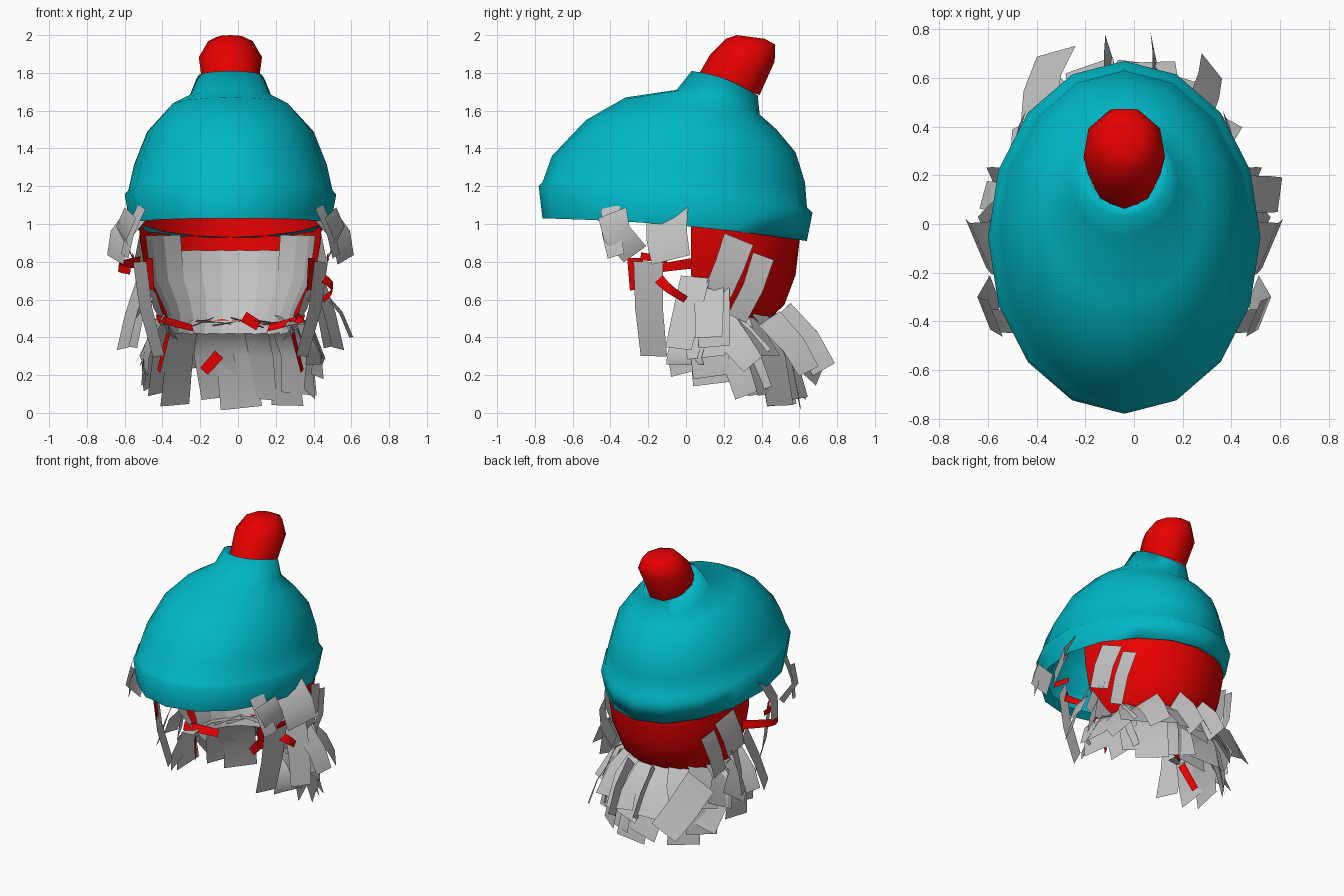
import bpy, bmesh, math, random
from mathutils import Vector

random.seed(4)
if "Cube" in bpy.data.objects:
    bpy.data.objects.remove(bpy.data.objects["Cube"])

CX = -.04  # shared centre line
CY = .08   # middle of the head


def material(name, rgb):
    m = bpy.data.materials.new(name)
    m.use_nodes = True
    m.diffuse_color = (*rgb, 1)
    m.node_tree.nodes["Principled BSDF"].inputs["Base Color"].default_value = (*rgb, 1)
    return m


TEAL = material("teal knit", (0, .48, .57))
RED = material("red", (.8, 0, 0))
GREY = material("grey hair", (.55, .55, .55))


def finish(name, bm, mat, angle=60):
    me = bpy.data.meshes.new(name)
    bm.to_mesh(me)
    bm.free()
    me.materials.append(mat)
    ob = bpy.data.objects.new(name, me)
    bpy.context.collection.objects.link(ob)
    bpy.ops.object.select_all(action='DESELECT')
    bpy.context.view_layer.objects.active = ob
    ob.select_set(True)
    bpy.ops.object.shade_smooth_by_angle(angle=math.radians(angle))


def bridge(bm, rows, closed=False):
    for lower, upper in zip(rows, rows[1:]):
        count = len(lower)
        for i in range(count if closed else count - 1):
            j = (i + 1) % count
            bm.faces.new((lower[i], lower[j], upper[j], upper[i]))


def tilted_loft(name, rings, sides, mat, bow=0, cap=False, angle=60):
    """Ellipse rings given as (front y, front z, back y, back z, half width)."""
    bm = bmesh.new()
    rows = []
    for front_y, front_z, back_y, back_z, half in rings:
        row = []
        for i in range(sides):
            turn = math.tau * i / sides
            k = (1 - math.cos(turn)) / 2
            z = front_z + (back_z - front_z) * k + bow * math.sin(math.pi * k)
            row.append(bm.verts.new((CX + half * math.sin(turn),
                                     front_y + (back_y - front_y) * k, z)))
        rows.append(row)
    bridge(bm, rows, closed=True)
    if cap:
        bm.faces.new(rows[-1])
    finish(name, bm, mat, angle)


# Hat: folded lip, rim, dome and collar
tilted_loft("hat", [
    (-.7, 1.06, .6, .93, .5), (-.76, 1.03, .64, .91, .53),
    (-.78, 1.2, .67, 1.06, .56), (-.76, 1.22, .64, 1.09, .54),
    (-.71, 1.36, .63, 1.22, .51), (-.53, 1.55, .58, 1.38, .44),
    (-.32, 1.67, .48, 1.5, .33), (-.05, 1.71, .39, 1.58, .22),
    (.03, 1.81, .38, 1.68, .18), (.07, 1.78, .36, 1.66, .14),
], sides=16, mat=TEAL, bow=.025, angle=110)

# Bobble on the collar
tilted_loft("bobble", [
    (.06, 1.78, .4, 1.68, .15), (.13, 1.9, .48, 1.86, .17),
    (.21, 1.98, .48, 1.95, .12), (.27, 2, .42, 1.98, .07),
], sides=9, mat=RED, cap=True)


def on_head(degrees, half_width, back_y, z):
    """Point around the head; zero degrees is the middle of the back."""
    a = math.radians(degrees)
    return Vector((CX + half_width * math.sin(a), CY + (back_y - CY) * math.cos(a), z))


# Scalp shell: open half bowl round the back of the head
bm = bmesh.new()
bridge(bm, [[bm.verts.new(on_head(a, *ring)) for a in range(-96, 97, 16)]
            for ring in ((.49, .6, 1.06), (.48, .6, .9), (.45, .58, .73),
                         (.39, .52, .57), (.34, .43, .49))])
finish("scalp", bm, RED)


def card(bm, path, width, taper=.9, twist=0, facing=None):
    """A bent ribbon along path, lying flat to the head, tilted by twist."""
    path = [Vector(p) for p in path]
    last = len(path) - 1
    rows = []
    for i, p in enumerate(path):
        along = (path[min(i + 1, last)] - path[max(i - 1, 0)]).normalized()
        out = Vector(facing or (p.x - CX, p.y - CY, .15)).normalized()
        side = along.cross(out).normalized()
        side = side * math.cos(twist) + along.cross(side) * math.sin(twist)
        half = width * (1 + (taper - 1) * i / last) / 2
        rows.append([bm.verts.new(p - side * half), bm.verts.new(p + side * half)])
    bridge(bm, rows)


def bent(start, end, bulge, steps=2):
    """Path from start to end, bowed away from the head by bulge."""
    start, end = Vector(start), Vector(end)
    out = (start + end) / 2 - Vector((CX, CY, 0))
    out.z = 0
    out.normalize()
    return [start.lerp(end, i / steps) + out * bulge * math.sin(math.pi * i / steps)
            for i in range(steps + 1)]


def mirrored(point, sign):
    offset, y, z = point
    return CX + sign * offset, y, z


# Hair lining inside the shell
bm = bmesh.new()
for a in range(-80, 81, 16):
    top = .86 if abs(a) < 35 else .94
    card(bm, [on_head(a, .44, .55, top), on_head(a, .41, .53, .7),
              on_head(a, .33, .44, .53), on_head(a, .32, .41, .42)], width=.18, taper=.75)
finish("hair_lining", bm, GREY)

# Neck fringe, long lower layer
bm = bmesh.new()
for a in range(-96, 97, 16):
    sway = random.uniform(-6, 6)
    sideness = abs(a) / 96
    tip_z = .04 + .2 * sideness ** 2 + random.uniform(-.03, .05)
    tip = on_head(a + 2 * sway, .46, .61, tip_z)
    tip.y += .06 * sideness
    card(bm, [on_head(a, .3, .36, .48), on_head(a, .39, .46, .47),
              on_head(a + sway, .46, .55, .3), tip],
         width=.19, taper=1.15, twist=random.uniform(-.35, .35))
finish("lower_neck_fringe", bm, GREY)

# Neck fringe, short upper layer
bm = bmesh.new()
for a in range(-90, 91, 18):
    sway = random.uniform(-9, 9)
    sideness = abs(a) / 90
    tip = on_head(a + sway, .48, .67, .23 + .08 * sideness + random.uniform(-.03, .03))
    tip.y += .05 * sideness
    card(bm, [on_head(a, .35, .46, .52), on_head(a, .43, .56, .44), tip],
         width=.19, taper=1.1, twist=random.uniform(-.4, .4))
finish("upper_neck_fringe", bm, GREY)

# Locks on each side: start and end as (side offset, y, z), bulge, width
LOCKS = {
    "temple_lock": ((.53, -.39, 1.06), (.53, -.27, .84), .06, .17),
    "brow_lock": ((.47, -.4, 1.09), (.56, -.37, .83), .02, .11),
    "ear_lock": ((.49, -.1, 1.06), (.61, -.08, .81), .04, .25),
    "front_lock": ((.48, -.2, .8), (.38, -.17, .3), .02, .17),
    "cheek_lock": ((.46, .05, .72), (.57, -.04, .34), .01, .17),
    "jaw_lock": ((.44, .14, .64), (.53, .15, .35), .02, .2),
    "inner_lock": ((.42, 0, .66), (.3, .14, .4), .02, .15),
    "crown_lock": ((.46, .28, .92), (.48, .17, .64), .02, .17),
    "nape_lock": ((.42, .41, .83), (.42, .27, .5), .03, .12),
}
# Red underlayers showing between the locks, in the same terms
UNDERLAYERS = {
    "temple_underlayer": ((.43, -.27, .82), (.42, -.26, .65), 0, .09),
    "ear_underlayer": ((.52, -.24, .83), (.51, -.1, .81), 0, .04),
    "jaw_underlayer": ((.39, 0, .5), (.2, .12, .45), 0, .06),
    "nape_underlayer": ((.33, .04, .42), (.38, .12, .22), 0, .05),
}
for side, sign in (("left", 1), ("right", -1)):
    for group, mat in ((LOCKS, GREY), (UNDERLAYERS, RED)):
        for name, (start, end, bulge, width) in group.items():
            bm = bmesh.new()
            forward = -.45 if start[1] < .2 else .3
            card(bm, bent(mirrored(start, sign), mirrored(end, sign), bulge), width,
                 facing=(sign, forward, .1))
            finish(f"{side}_{name}", bm, mat)

# Curved red ties: a wide loop on the right, a short one on the left
for name, start, end, bulge in (
        ("right_tie", (-.52, .1, .8), (-.57, -.22, .75), .09),
        ("left_tie", (.44, -.15, .72), (.45, 0, .6), .06)):
    bm = bmesh.new()
    card(bm, bent(start, end, bulge, steps=5), width=.06, taper=.6, twist=.2)
    finish(name, bm, RED)

# Red glimpses inside the neck fringe
bm = bmesh.new()
for start, end in (((.03, .34, .51), (.11, .34, .46)), ((-.1, .4, .31), (-.18, .41, .22))):
    card(bm, [start, end], width=.06, facing=(0, -1, 0))
finish("fringe_red_glimpses", bm, RED)

# Flyaway tips that poke out behind and beside the fringe
bm = bmesh.new()
for start, end, width, twist in (
        ((-.4, .4, .47), (-.32, .71, .2), .22, 0),
        ((.26, .44, .5), (.32, .65, .22), .16, .4),
        ((-.1, .5, .53), (-.1, .72, .25), .15, 1.4),
        ((.08, .5, .53), (.08, .73, .23), .15, 1.2),
        ((.43, .12, .66), (.6, .12, .4), .16, .2),
        ((-.46, .1, .6), (-.62, .12, .36), .13, .2)):
    card(bm, bent(start, end, .03), width, twist=twist)
finish("flyaway_tips", bm, GREY)
